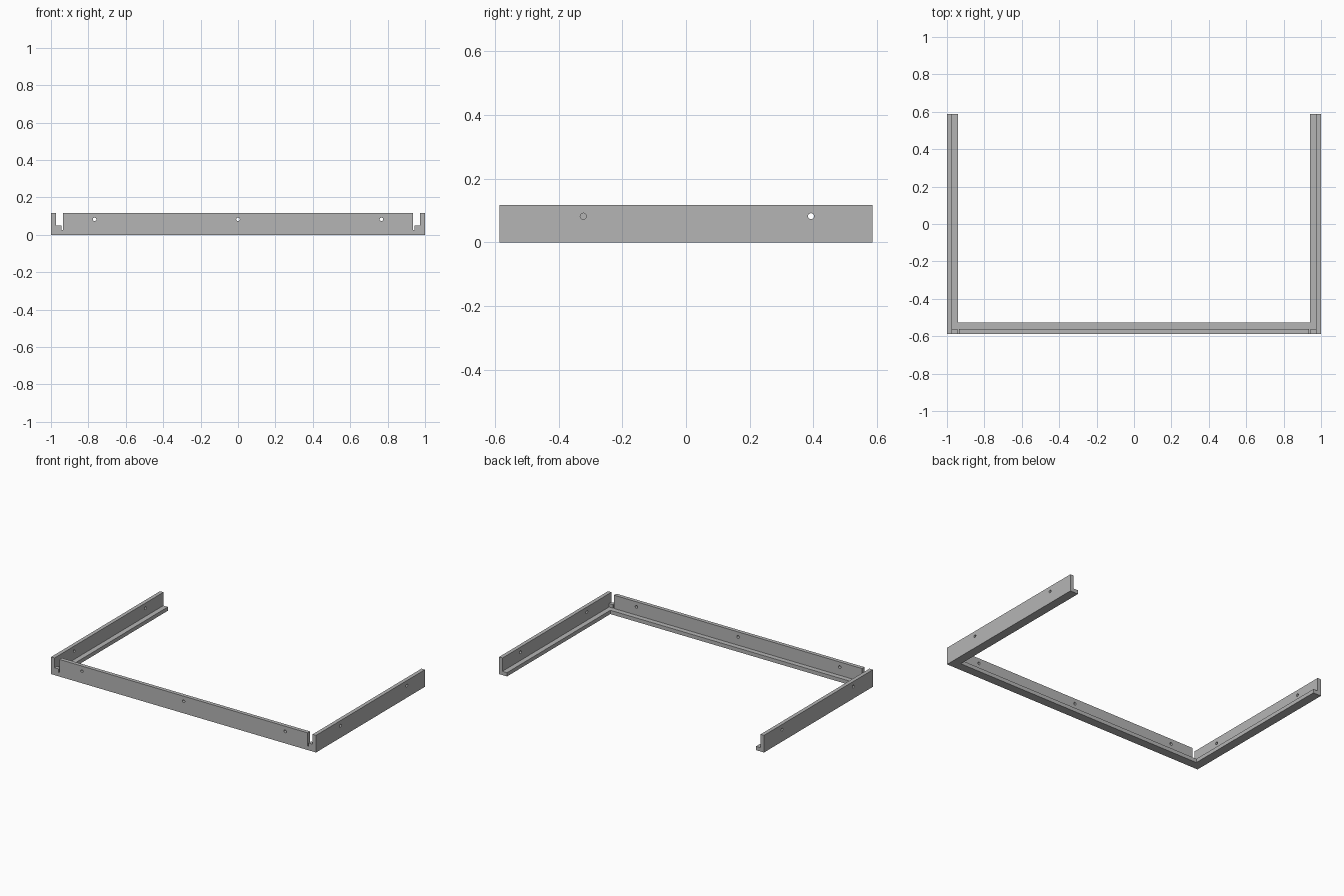
import bpy, bmesh, math
from mathutils import Matrix, Vector

cube = bpy.data.objects.get("Cube")
if cube:
    bpy.data.objects.remove(cube, do_unlink=True)

# Overall sizes
HALF_X, HALF_Y, HEIGHT = 1.0, 0.587, 0.117
WALL, FLANGE_W, FLANGE_T = 0.026, 0.06, 0.026
HOLE_Z, HOLE_R = 0.082, 0.0095
NOTCH_IN, TAB_IN, TAB_TOP = 0.936, 0.943, 0.05

steel = bpy.data.materials.new("grey steel")
steel.use_nodes = True
grey = (0.46, 0.46, 0.46, 1)
steel.diffuse_color = grey
steel.node_tree.nodes["Principled BSDF"].inputs["Base Color"].default_value = grey


def finish(bm, name):
    bmesh.ops.recalc_face_normals(bm, faces=bm.faces)
    mesh = bpy.data.meshes.new(name)
    bm.to_mesh(mesh)
    bm.free()
    mesh.materials.append(steel)
    obj = bpy.data.objects.new(name, mesh)
    bpy.context.collection.objects.link(obj)
    return obj


def box(name, low, high):
    low, high = Vector(low), Vector(high)
    bm = bmesh.new()
    bmesh.ops.create_cube(bm, size=1, matrix=Matrix.Translation((low + high) / 2)
                          @ Matrix.Diagonal(high - low).to_4x4())
    return finish(bm, name)


def drill(name, centre, axis):
    bm = bmesh.new()
    turn = Matrix.Rotation(math.pi / 2, 4, 'Y' if axis == 'X' else 'X')
    bmesh.ops.create_cone(bm, cap_ends=True, segments=24, radius1=HOLE_R, radius2=HOLE_R,
                          depth=0.1, matrix=Matrix.Translation(centre) @ turn)
    return finish(bm, name)


# Three-sided frame blank, extruded from its plan outline
inner_x, inner_y = HALF_X - FLANGE_W, -HALF_Y + FLANGE_W
right_half = [(HALF_X, -HALF_Y), (HALF_X, HALF_Y), (inner_x, HALF_Y), (inner_x, inner_y)]
outline = right_half + [(-x, y) for x, y in reversed(right_half)]
bm = bmesh.new()
base = bm.faces.new([bm.verts.new((x, y, 0)) for x, y in outline])
top = bmesh.ops.extrude_face_region(bm, geom=[base])["geom"]
bmesh.ops.translate(bm, vec=(0, 0, HEIGHT),
                    verts=[v for v in top if isinstance(v, bmesh.types.BMVert)])
frame = finish(bm, "angle_frame")

# Step that leaves the upright wall and the flat flange
wall_x, wall_y = HALF_X - WALL, -HALF_Y + WALL
cutters = [box("step_cutter", (-wall_x, wall_y, FLANGE_T), (wall_x, 1, 1))]

# Corner notches, with a narrow slit beside each low tab
for side in (-1, 1):
    for name, outer, floor in (("notch_cutter", wall_x, TAB_TOP), ("slit_cutter", TAB_IN, FLANGE_T)):
        xs = sorted((side * NOTCH_IN, side * outer))
        cutters.append(box(name, (xs[0], -1, floor), (xs[1], wall_y + 0.01, 1)))

# Fixing holes
for x in (-0.767, 0, 0.767):
    cutters.append(drill("front_drill", (x, -HALF_Y, HOLE_Z), 'Y'))
for x, y in ((1, -0.323), (1, 0.393), (-1, -0.375), (-1, 0.393)):
    cutters.append(drill("side_drill", (x, y, HOLE_Z), 'X'))

for cutter in cutters:
    cutter.hide_render = True
    mod = frame.modifiers.new(cutter.name, 'BOOLEAN')
    mod.operation, mod.solver, mod.object = 'DIFFERENCE', 'EXACT', cutter

# Keep the cut result and discard the cutters
bpy.context.view_layer.update()
cut = frame.evaluated_get(bpy.context.evaluated_depsgraph_get())
result = bpy.data.meshes.new_from_object(cut)
frame.modifiers.clear()
frame.data = result
for cutter in cutters:
    bpy.data.objects.remove(cutter, do_unlink=True)

# Smooth only the hole walls
bpy.ops.object.select_all(action='DESELECT')
frame.select_set(True)
bpy.context.view_layer.objects.active = frame
bpy.ops.object.shade_smooth_by_angle(angle=math.radians(30))
